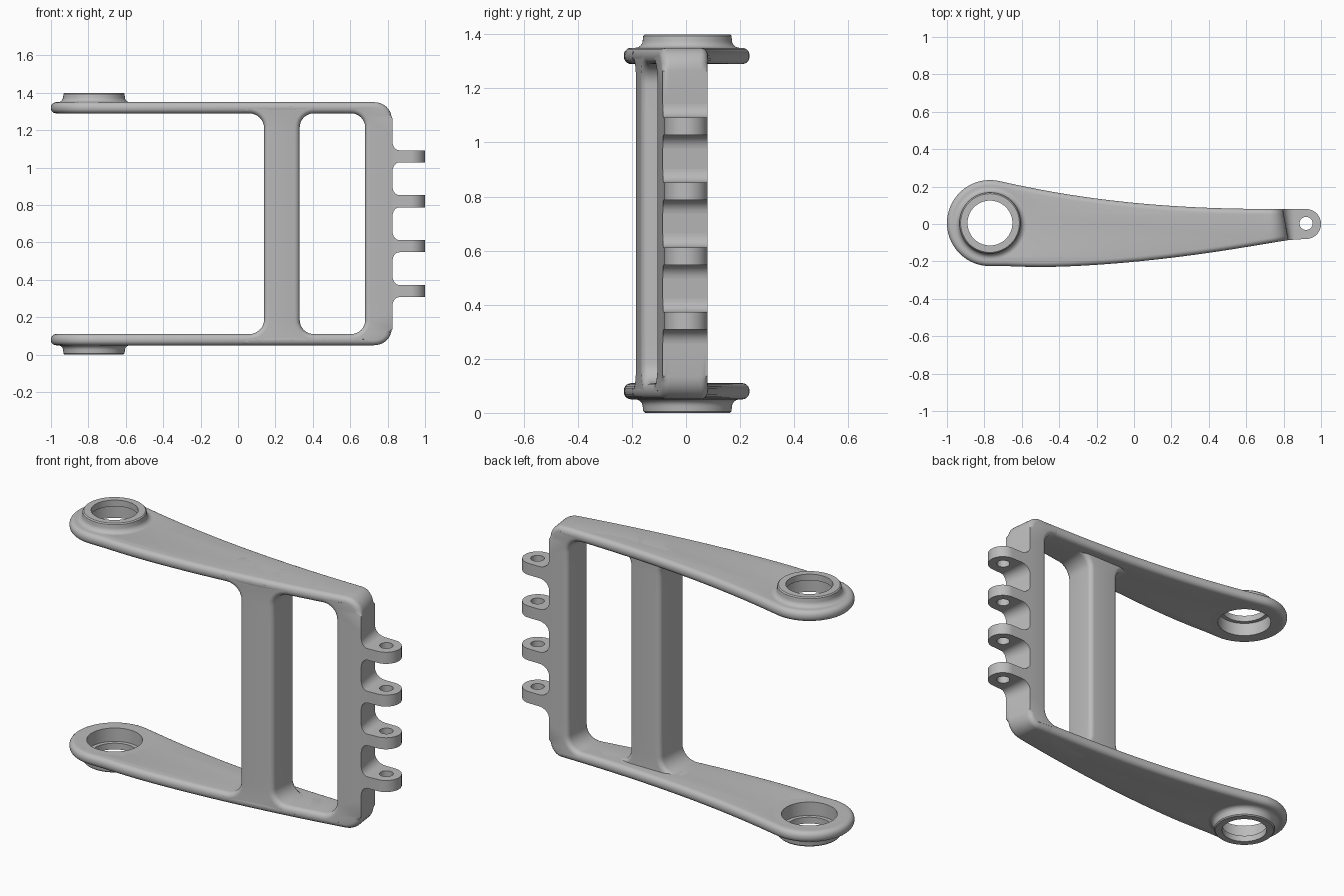
import bpy, bmesh, math
from math import sin, cos, pi, radians

if "Cube" in bpy.data.objects:
    bpy.data.objects.remove(bpy.data.objects["Cube"], do_unlink=True)

grey = bpy.data.materials.new("satin grey")
grey.use_nodes = True
grey.diffuse_color = (0.5, 0.5, 0.5, 1)
grey.node_tree.nodes["Principled BSDF"].inputs["Base Color"].default_value = (0.5, 0.5, 0.5, 1)

HEIGHT = 1.4
EDGE = 0.027           # radius of the rounded edges
RING_X, RING_Y, RING_R = -0.77, 0.005, 0.23


def back(x):
    return 0.08 + 0.056 * max(0, 0.8 - x) ** 2.35


def front(x):
    return -0.23 + 0.091 * abs(x + 0.5) ** 1.7


def steps(a, b, n):
    return [a + (b - a) * i / n for i in range(n + 1)]


def select(obj):
    bpy.ops.object.select_all(action='DESELECT')
    obj.select_set(True)
    bpy.context.view_layer.objects.active = obj


def finish(obj, bm):
    """Clean the mesh, shade it and give it the material."""
    bmesh.ops.remove_doubles(bm, verts=bm.verts, dist=0.0001)
    bmesh.ops.recalc_face_normals(bm, faces=bm.faces)
    bm.to_mesh(obj.data)
    bm.free()
    obj.data.materials.clear()
    obj.data.materials.append(grey)
    select(obj)
    bpy.ops.object.shade_smooth_by_angle(angle=radians(32))
    return obj


def new_object(name):
    obj = bpy.data.objects.new(name, bpy.data.meshes.new(name))
    bpy.context.collection.objects.link(obj)
    return obj


def rounded_plate(name, loops, half):
    """Filled outline with holes, extruded to +-half, with rounded edges."""
    curve = bpy.data.curves.new(name, 'CURVE')
    curve.dimensions = '2D'
    curve.fill_mode = 'BOTH'
    curve.bevel_depth = EDGE
    curve.bevel_resolution = 4
    curve.offset = -EDGE
    curve.extrude = half - EDGE
    for loop in loops:
        spline = curve.splines.new('POLY')
        spline.points.add(len(loop) - 1)
        for point, (x, y) in zip(spline.points, loop):
            point.co = (x, y, 0, 1)
        spline.use_cyclic_u = True
    obj = bpy.data.objects.new(name, curve)
    bpy.context.collection.objects.link(obj)
    select(obj)
    bpy.ops.object.convert(target='MESH')
    obj = bpy.context.view_layer.objects.active
    bm = bmesh.new()
    bm.from_mesh(obj.data)
    return obj, bm


def filleted(corners):
    """Right-angled outline with a radius at each corner, long runs divided."""
    pts = []
    for i, (x, z, r) in enumerate(corners):
        if r == 0:
            pts.append((x, z))
            continue
        ends = []
        for ox, oz, _ in (corners[i - 1], corners[(i + 1) % len(corners)]):
            d = math.hypot(ox - x, oz - z)
            ends.append(((ox - x) / d, (oz - z) / d))
        (ax, az), (bx, bz) = ends
        for t in steps(0, pi / 2, 8):
            pts.append((x + r * (ax + bx - bx * cos(t) - ax * sin(t)),
                        z + r * (az + bz - bz * cos(t) - az * sin(t))))
    out = []
    for (x, z), (u, v) in zip(pts, pts[1:] + pts[:1]):
        n = max(1, math.ceil(math.hypot(u - x, v - z) / 0.1))
        out += [(x + (u - x) * k / n, z + (v - z) * k / n) for k in range(n)]
    return out


# Arms: tapered plates with a round eye
eye = [(RING_X + RING_R * cos(a), RING_Y + RING_R * sin(a))
       for a in steps(radians(77), radians(270), 36)]
edge_front = [(x, front(x)) for x in steps(-0.68, 0.72, 24)]
edge_back = [(x, back(x)) for x in steps(0.72, -0.68, 24)]
bore = [(RING_X + 0.155 * cos(a), RING_Y + 0.155 * sin(a))
        for a in steps(0, 2 * pi, 48)[:-1]]
for name, z in (("lower_arm", 0.08), ("upper_arm", HEIGHT - 0.08)):
    arm, bm = rounded_plate(name, [eye + edge_front + edge_back, bore], 0.03)
    for v in bm.verts:
        v.co.z += z
    finish(arm, bm)

# Bearing bosses: turned rings with a counterbore on the inner side
boss = [(0.142, 1.29), (0.2, 1.29), (0.2, 1.35)]
boss += [(0.193 - 0.028 * sin(t), 1.378 - 0.028 * cos(t)) for t in steps(0, pi / 2, 6)]
boss += [(0.163, 1.394), (0.157, 1.4), (0.12, 1.4), (0.12, 1.365), (0.142, 1.365)]
for name, upper in (("upper_boss", True), ("lower_boss", False)):
    obj, bm = new_object(name), bmesh.new()
    rings = [[bm.verts.new((RING_X + r * cos(a), RING_Y + r * sin(a), z if upper else HEIGHT - z))
              for r, z in boss] for a in steps(0, 2 * pi, 64)[:-1]]
    for i, ring in enumerate(rings):
        for j in range(len(boss)):
            bm.faces.new((ring[j - 1], ring[j], rings[i - 1][j], rings[i - 1][j - 1]))
    finish(obj, bm)

# Frame: front post and end column, blended into both arms
outer = filleted([(0.02, 0.05, 0), (0.81, 0.05, 0.085), (0.81, 1.35, 0.085), (0.02, 1.35, 0),
                  (0.02, 1.29, 0), (0.14, 1.29, 0.08), (0.14, 0.11, 0.08), (0.02, 0.11, 0)])
window = filleted([(0.33, 0.11, 0.075), (0.33, 1.29, 0.075),
                   (0.68, 1.29, 0.075), (0.68, 0.11, 0.075)])
frame, bm = rounded_plate("post_and_column", [outer, window], 0.1)
for v in bm.verts:
    x, z, w = v.co
    if x > 0.78 and abs(z - 0.7) < 0.575:      # crisp edges on the end face
        x = 0.81
    blend = min(1, max(0, (x - 0.42) / 0.18))
    rear = 0.03 + (back(x) - 0.03) * blend
    y = front(x) + w + 0.1 if w < 0 else rear + w - 0.1
    x -= 0.18 * y * max(0, x - 0.72) / 0.09    # the end face is slightly skewed
    v.co = (x, y, z)
finish(frame, bm)

# Hinge lugs: four flared tabs with round tips
LUG_X, TIP, THICK, FLARE = 0.92, 0.08, 0.0325, 0.05
sections = [(0.785, THICK + FLARE, front(0.81), 0.08)]
for t in steps(0, pi / 2, 8):
    x = 0.81 + FLARE * (1 - cos(t))
    slope = (x - 0.81) / (LUG_X - 0.81)
    sections.append((x, THICK + FLARE * (1 - sin(t)),
                     front(0.81) * (1 - slope) - TIP * slope, TIP))
for t in steps(0, radians(88), 14):
    sections.append((LUG_X + TIP * sin(t), THICK, -TIP * cos(t), TIP * cos(t)))
lugs, bm = new_object("hinge_lugs"), bmesh.new()
for z in (0.34, 0.58, 0.82, 1.06):
    last = None
    for x, h, y0, y1 in sections:
        skew = 0.18 * min(1, max(0, (0.87 - x) / 0.06))
        ring = [bm.verts.new((x - skew * y, y, z + s * h))
                for y, s in ((y0, -1), (y1, -1), (y1, 1), (y0, 1))]
        if last:
            for j in range(4):
                bm.faces.new((last[j - 1], last[j], ring[j], ring[j - 1]))
        else:
            bm.faces.new(ring)
        last = ring
    bm.faces.new(last)
finish(lugs, bm)

# Pin holes through all lugs
bpy.ops.mesh.primitive_cylinder_add(vertices=32, radius=0.035, depth=1.2, location=(LUG_X, 0.003, 0.7))
cutter = bpy.context.object
cutter.name = "pin_hole_cutter"
cutter.hide_render = True
cut = lugs.modifiers.new("pin_holes", 'BOOLEAN')
cut.operation = 'DIFFERENCE'
cut.solver = 'EXACT'
cut.object = cutter
select(lugs)
bpy.ops.object.modifier_apply(modifier=cut.name)
bpy.data.objects.remove(cutter, do_unlink=True)
select(lugs)
bpy.ops.object.shade_smooth_by_angle(angle=radians(32))
